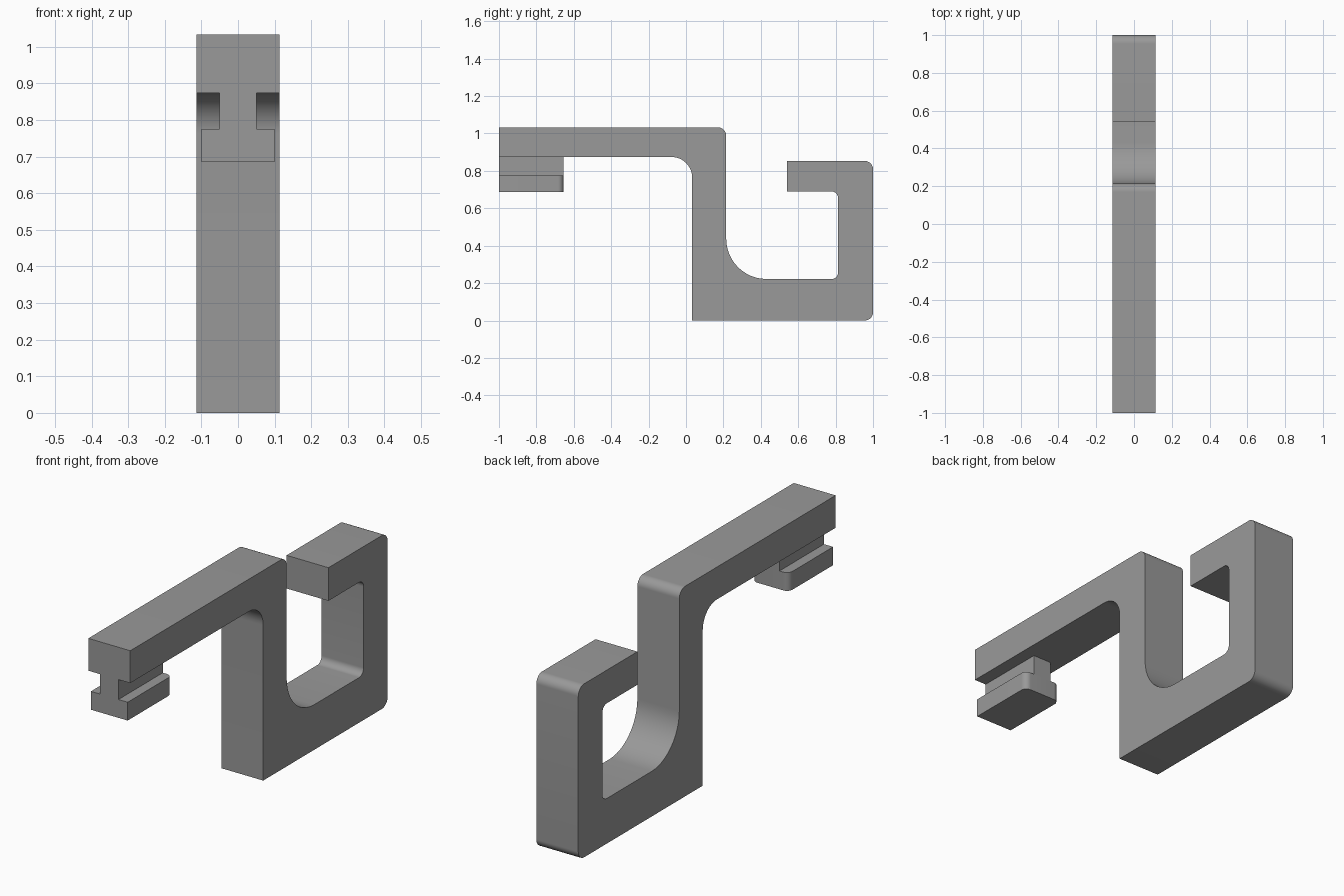
import bpy, bmesh, math
from mathutils import Vector

if "Cube" in bpy.data.objects:
    bpy.data.objects.remove(bpy.data.objects["Cube"])

grey = bpy.data.materials.new("plain grey")
grey.diffuse_color = (0.32, 0.32, 0.32, 1)
grey.use_nodes = True
grey.node_tree.nodes["Principled BSDF"].inputs["Base Color"].default_value = grey.diffuse_color


def rounded(corners, steps=12):
    """Outline from (a, b, radius) corners, with tangent arcs at radius > 0."""
    out = []
    n = len(corners)
    for i, (a, b, r) in enumerate(corners):
        p = Vector((a, b))
        if r == 0:
            out.append(p)
            continue
        u = (Vector(corners[i - 1][:2]) - p).normalized()
        v = (Vector(corners[(i + 1) % n][:2]) - p).normalized()
        centre = p + (u + v) * r          # all corners are right angles
        for k in range(steps + 1):
            t = math.pi / 2 * k / steps
            out.append(centre - v * r * math.cos(t) - u * r * math.sin(t))
    return out


def prism(name, outline, place, offset):
    """Extrude a placed 2D outline along an offset."""
    bm = bmesh.new()
    face = bm.faces.new([bm.verts.new(place(p)) for p in outline])
    ext = bmesh.ops.extrude_face_region(bm, geom=[face])
    verts = [g for g in ext["geom"] if isinstance(g, bmesh.types.BMVert)]
    bmesh.ops.translate(bm, verts=verts, vec=offset)
    bmesh.ops.recalc_face_normals(bm, faces=bm.faces)
    mesh = bpy.data.meshes.new(name)
    bm.to_mesh(mesh)
    bm.free()
    mesh.materials.append(grey)
    ob = bpy.data.objects.new(name, mesh)
    bpy.context.collection.objects.link(ob)
    bpy.ops.object.select_all(action='DESELECT')
    ob.select_set(True)
    bpy.context.view_layer.objects.active = ob
    bpy.ops.object.shade_smooth_by_angle(angle=math.radians(30))
    return ob


# S-shaped hook: side profile (y, z, corner radius) extruded across x
HALF = 0.114
hook = [(-1, 1.033, 0), (-1, 0.874, 0), (0.033, 0.874, 0.11), (0.033, 0, 0),
        (1, 0, 0.045), (1, 0.853, 0.045), (0.54, 0.853, 0), (0.54, 0.69, 0),
        (0.813, 0.69, 0.035), (0.813, 0.222, 0.035), (0.215, 0.222, 0.215),
        (0.215, 1.033, 0.045)]
prism("hook_body", rounded(hook), lambda p: (-HALF, p.x, p.y), (2 * HALF, 0, 0))


# T-slot foot under the arm: plan outlines (x, y, corner radius) extruded up
def plan(half, radius):
    return rounded([(-half, -1, 0), (half, -1, 0),
                    (half, -0.655, radius), (-half, -0.655, radius)])


prism("foot_neck", plan(0.05, 0), lambda p: (p.x, p.y, 0.775), (0, 0, 0.1))
prism("foot_flange", plan(0.1, 0.03), lambda p: (p.x, p.y, 0.686), (0, 0, 0.09))
